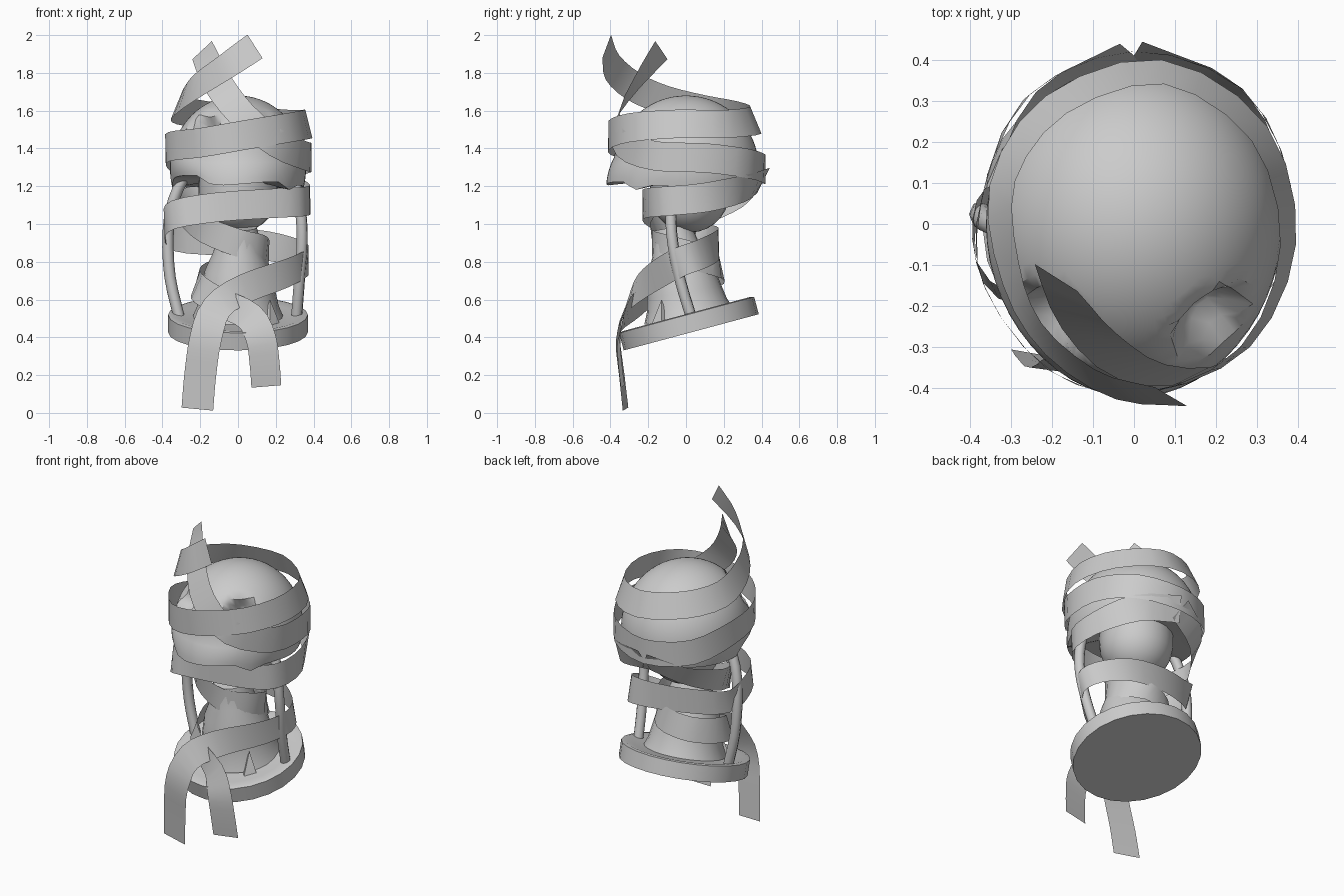
import bpy, bmesh, math, random
from mathutils import Vector, Matrix

if "Cube" in bpy.data.objects:
    bpy.data.objects.remove(bpy.data.objects["Cube"])

random.seed(4)
TILT = math.radians(15)


def make(name, bm, smooth=True):
    me = bpy.data.meshes.new(name)
    bm.to_mesh(me)
    bm.free()
    ob = bpy.data.objects.new(name, me)
    bpy.context.collection.objects.link(ob)
    if smooth:
        bpy.ops.object.select_all(action='DESELECT')
        ob.select_set(True)
        bpy.context.view_layer.objects.active = ob
        bpy.ops.object.shade_smooth_by_angle(angle=math.radians(35))
    return ob


def lathe(name, prof, loc, tilt=0, n=24):
    bm = bmesh.new()
    vs = [bm.verts.new((r, 0, z)) for r, z in prof]
    es = [bm.edges.new(p) for p in zip(vs, vs[1:])]
    bmesh.ops.spin(bm, geom=vs + es, cent=(0, 0, 0), axis=(0, 0, 1),
                   angle=math.tau, steps=n, use_duplicate=False)
    bmesh.ops.remove_doubles(bm, verts=bm.verts, dist=1e-4)
    bmesh.ops.recalc_face_normals(bm, faces=bm.faces)
    bm.transform(Matrix.Translation(loc) @ Matrix.Rotation(tilt, 4, 'X'))
    return make(name, bm)


def catmull(pts, n):
    p = [Vector(q) for q in pts]
    p = [2 * p[0] - p[1]] + p + [2 * p[-1] - p[-2]]
    out = []
    for i in range(1, len(p) - 2):
        a, b, c, d = p[i - 1:i + 3]
        for k in range(n):
            t = k / n
            out.append(0.5 * (2 * b + (c - a) * t + (2 * a - 5 * b + 4 * c - d) * t * t
                              + (3 * b - a - 3 * c + d) * t ** 3))
    return out + [p[-2]]


def ribbon(name, pts, width, n=3):
    # points are x, y, z and the upward lean of the cloth's outer face
    path = catmull([tuple(q) + (0,) * (4 - len(q)) for q in pts], n)
    bm = bmesh.new()
    prev = last = None
    for i, q in enumerate(path):
        t = Vector((path[min(i + 1, len(path) - 1)] - path[max(i - 1, 0)])[:3])
        out = Vector((q[0], q[1], 0)).normalized()
        # hanging tails turn to face the front
        f = min(1, max(0, (.62 - q[2]) / .15)) if q[1] < -.2 else 0
        out = out.lerp(Vector((0, -1, 0)), f * .7)
        out.z = q[3]
        w = out.cross(t).normalized() * width / 2 * (1 + .1 * f)
        if prev and w.dot(prev) < 0:
            w = -w
        prev = w
        c = Vector(q[:3])
        pair = bm.verts.new(c - w), bm.verts.new(c + w)
        if last:
            bm.faces.new((last[0], pair[0], pair[1], last[1]))
        last = pair
    return make(name, bm)


def tube(name, pts, r):
    cu = bpy.data.curves.new(name, 'CURVE')
    cu.dimensions = '3D'
    cu.bevel_depth = r
    cu.bevel_resolution = 2
    cu.use_fill_caps = True
    sp = cu.splines.new('POLY')
    path = catmull(pts, 3)
    sp.points.add(len(path) - 1)
    for p, q in zip(sp.points, path):
        p.co = (*q, 1)
    sp.use_smooth = True
    ob = bpy.data.objects.new(name, cu)
    bpy.context.collection.objects.link(ob)


# tilted base dish and the two bulbs of the core
lathe("base", [(0, -.05), (.37, -.05), (.37, .045), (.35, .05), (.3, .04), (0, .04)],
      (0, .015, .475), TILT)
lathe("lower_core", [(0, 0), (.24, 0), (.215, .06), (.2, .13), (.175, .25), (.13, .35),
                     (.1, .48), (0, .48)], (0, .015, .51), TILT * .7)
lathe("upper_bowl", [(0, -.21)] + [(.21 * math.sin(a), -.21 * math.cos(a)) for a in
                                   [k * math.pi / 14 for k in range(1, 8)]] + [(.21, .1)],
      (0, .02, 1.165))

# side posts
tube("left_post", [(-.31, .03, .5), (-.36, .03, .72), (-.37, .02, .95), (-.34, 0, 1.13),
                   (-.26, -.02, 1.3)], .03)
tube("right_post", [(.31, .03, .5), (.325, -.03, .7), (.34, -.07, .9), (.33, -.08, 1.08),
                    (.29, -.06, 1.28)], .03)

# small shards on the dish
for x, y, z in [(.17, -.13, .46), (-.17, -.12, .46)]:
    bm = bmesh.new()
    bmesh.ops.create_cone(bm, segments=4, radius1=.055, radius2=0, depth=.14, cap_ends=True,
                          matrix=Matrix.Translation((x, y, z + .07)))
    make("shard", bm, False)

# domed head with sunken sockets and a ragged lower rim
bm = bmesh.new()
N, R = 56, 22
jag = [random.uniform(-.02, .03) for _ in range(N // 2)]
rings = []
for j in range(1, R + 1):
    a = j / R * math.radians(105)
    rings.append([])
    for i in range(N):
        th = math.tau * i / N
        front = max(0, -math.sin(th))
        v = Vector((.36 * math.sin(a) * math.cos(th), .385 * math.sin(a) * math.sin(th),
                    1.295 + .385 * math.cos(a)))
        if j > R - 5:
            k = (j - R + 5) / 5
            jz = (jag[i // 2] + jag[((i + 1) // 2) % len(jag)]) / 2
            v.y -= .05 * k * front
            v.z += k * (jz * (.3 + front) + .07 * max(0, -math.cos(th)) * front ** .5)
        for sx in (-1, 1):
            d = (v - Vector((sx * .205, -.26, 1.5))).length
            s = min(1, max(0, (.13 - d) / .08))
            v = v.lerp(Vector((0, .05, 1.35)), .25 * s * s * (3 - 2 * s))
        rings[-1].append(bm.verts.new(v))
top = bm.verts.new((0, 0, 1.68))
low = bm.verts.new((0, .02, 1.25))
for i in range(N):
    k = (i + 1) % N
    bm.faces.new((top, rings[0][i], rings[0][k]))
    for a, b in zip(rings, rings[1:]):
        bm.faces.new((a[i], b[i], b[k], a[k]))
    bm.faces.new((rings[-1][k], rings[-1][i], low))
make("head_dome", bm)

# wrapping around the head, from one loose tip to the other
ribbon("head_wrap", [(-.19, -.13, 1.92, .5), (-.11, -.26, 1.75, .5), (.02, -.36, 1.58, .3),
                     (.2, -.35, 1.43), (.36, -.16, 1.36), (.38, .1, 1.35), (.26, .33, 1.32),
                     (0, .42, 1.29), (-.26, .31, 1.31), (-.37, .06, 1.37), (-.365, -.15, 1.41),
                     (-.2, -.36, 1.43), (.03, -.41, 1.47), (.27, -.3, 1.51, .1),
                     (.375, -.05, 1.53, .25), (.305, .22, 1.53, .35), (.07, .37, 1.55, .4),
                     (-.19, .29, 1.58, .45), (-.32, .1, 1.61, .4), (-.3, -.12, 1.66, .4),
                     (-.22, -.28, 1.73, .4), (-.07, -.39, 1.83, .5), (.09, -.42, 1.94, .5)], .155)

# wrapping around the posts, ending in the long front tail
ribbon("post_wrap", [(0, .41, 1.23, -.5),
                     (.24, .32, 1.19, -.3), (.37, .1, 1.14), (.36, -.12, 1.12), (.2, -.215, 1.11),
                     (-.1, -.225, 1.09), (-.34, -.16, 1.05), (-.39, -.02, .99), (-.33, .08, .93),
                     (-.1, .16, .91), (.15, .165, .885), (.33, .08, .84), (.37, -.03, .8),
                     (.26, -.14, .74), (.04, -.25, .66), (-.11, -.32, .56), (-.17, -.36, .4),
                     (-.2, -.34, .2), (-.215, -.32, .02)], .155)

# wrapping around the core, ending in the short front tail
ribbon("core_wrap", [(0, .41, 1.23, -.5), (-.2, .31, 1.15, -.5), (-.31, .12, 1.08, -.2),
                     (-.28, -.04, 1.04), (-.18, -.15, .97), (0, -.18, .9),
                     (.13, -.1, .87), (.16, .04, .83), (.05, .18, .78, .2), (-.13, .16, .74, .2),
                     (-.22, .02, .7, .3), (-.2, -.15, .65, .3), (-.08, -.25, .58), (.06, -.32, .51),
                     (.12, -.355, .4), (.14, -.35, .27), (.15, -.335, .14)], .145)
